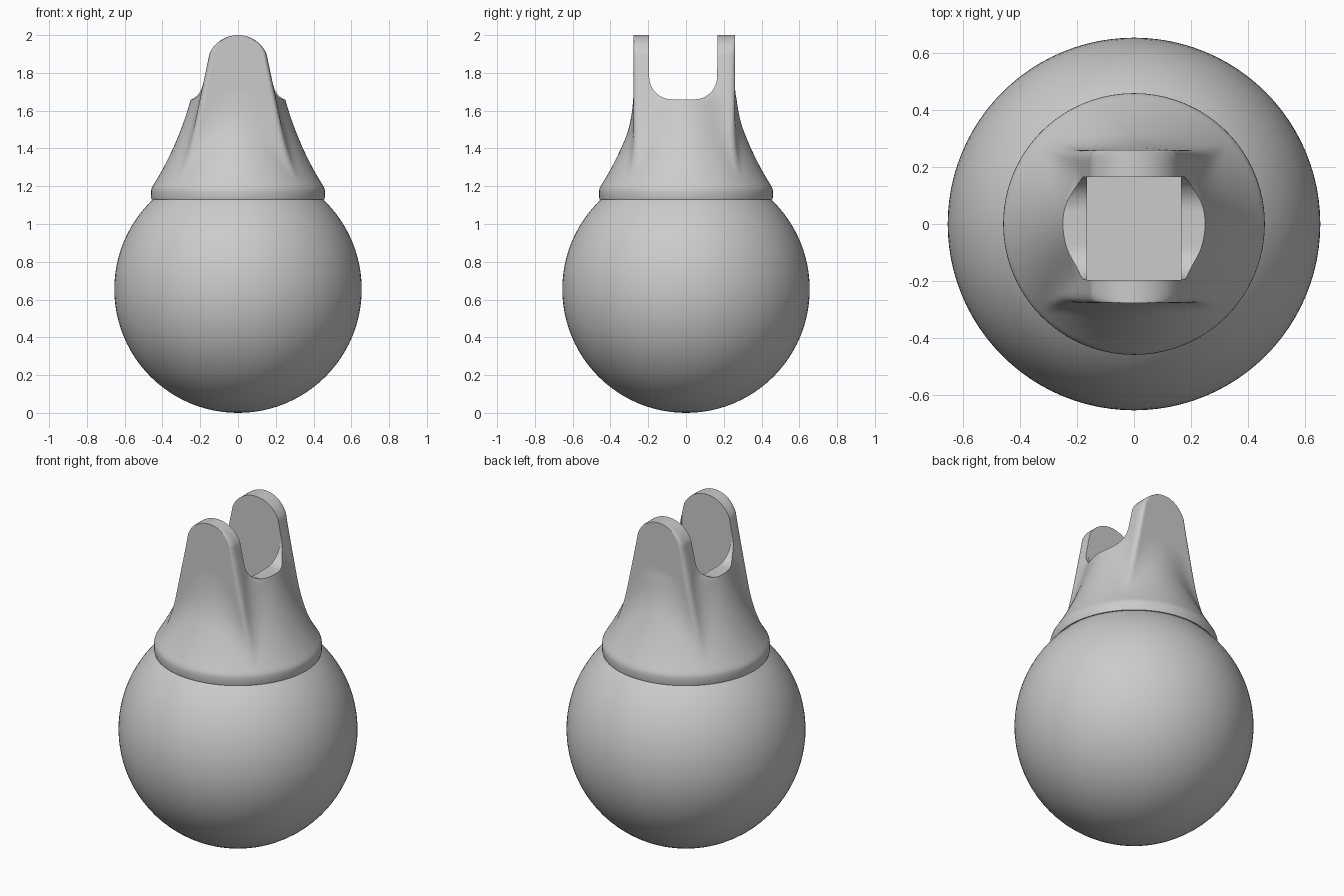
import bpy, bmesh, math
from mathutils import Vector
from mathutils.geometry import interpolate_bezier

if "Cube" in bpy.data.objects:
    bpy.data.objects.remove(bpy.data.objects["Cube"], do_unlink=True)

grey = bpy.data.materials.new("plain_grey")
grey.use_nodes = True
colour = (0.6, 0.6, 0.6, 1)
grey.diffuse_color = colour
grey.node_tree.nodes["Principled BSDF"].inputs["Base Color"].default_value = colour

BACK, FRONT = 0.26, 0.277            # outer faces of the two lugs
SLOT_FRONT, SLOT_BACK = -0.195, 0.165
TOP_R, TOP_Z = 0.165, 1.835          # rounded lug tops
STEPS = 20


def make_object(name, bm):
    bmesh.ops.recalc_face_normals(bm, faces=bm.faces)
    mesh = bpy.data.meshes.new(name)
    bm.to_mesh(mesh)
    bm.free()
    obj = bpy.data.objects.new(name, mesh)
    bpy.context.collection.objects.link(obj)
    mesh.materials.append(grey)
    return obj


def activate(obj):
    bpy.ops.object.select_all(action='DESELECT')
    obj.select_set(True)
    bpy.context.view_layer.objects.active = obj


def smooth_max(a, b, k):
    h = max(k - abs(a - b), 0) / k
    return max(a, b) + h * h * k / 4


def lug_width(z):
    w = TOP_R + (TOP_Z - z) * 0.21
    if z > TOP_Z:
        w = min(w, math.sqrt(TOP_R ** 2 - (z - TOP_Z) ** 2))
    return w


def quarter(w, d, cone_r):
    """Quarter section: round cone blended into a rounded rectangle."""
    corner = math.atan2(d, w)
    ease = [1 - (1 - i / STEPS) ** 2 for i in range(STEPS + 1)]
    angles = [corner * e for e in ease]
    angles += [math.pi / 2 - (math.pi / 2 - corner) * e for e in reversed(ease[:-1])]
    k = min(0.05, w * 0.3)
    points = []
    for a in angles:
        c, s = max(math.cos(a), 1e-6), max(math.sin(a), 1e-6)
        r = smooth_max(-smooth_max(-w / c, -d / s, k), cone_r, 0.05)
        points.append((r * math.cos(a), r * math.sin(a)))
    return points


def section(z, cone_r):
    w = lug_width(z)
    back, front = quarter(w, BACK, cone_r), quarter(w, FRONT, cone_r)
    ring = back[:-1]
    ring += [(-x, y) for x, y in reversed(back[1:])]
    ring += [(-x, -y) for x, y in front[:-1]]
    ring += [(x, -y) for x, y in reversed(front[1:])]
    return [(x, y, z) for x, y in ring]


# Ball
bpy.ops.mesh.primitive_uv_sphere_add(segments=96, ring_count=48, radius=0.655,
                                     location=(0, 0, 0.655))
ball = bpy.context.object
ball.name = "ball"
ball.data.materials.append(grey)
bpy.ops.object.shade_smooth()

# Flared collar lofted up into the lugs
levels = [(0.457, 1.13), (0.46, 1.14), (0.46, 1.17), (0.459, 1.183)]
flare = interpolate_bezier(Vector((0.455, 1.195)), Vector((0.37, 1.33)),
                           Vector((0.30, 1.48)), Vector((0.25, 1.66)), 28)
levels += [(p.x, p.y) for p in flare]
heights = [1.66 + i * 0.025 for i in range(1, 7)]
heights += [TOP_Z + TOP_R * math.sin(math.radians(a)) for a in range(0, 89, 4)]
levels += [(0.25 - (z - 1.66) * 0.6, z) for z in heights]

bm = bmesh.new()
rings = [[bm.verts.new(p) for p in section(z, r)] for r, z in levels]
for low, high in zip(rings, rings[1:]):
    for i in range(len(low)):
        j = (i + 1) % len(low)
        bm.faces.new((low[i], low[j], high[j], high[i]))
bm.faces.new(rings[0][::-1])
bm.faces.new(rings[-1])
holder = make_object("collar_with_lugs", bm)

# Slot cutter with rounded lower corners
R, FLOOR = 0.12, 1.66
profile = [(SLOT_BACK, 2.2), (SLOT_FRONT, 2.2)]
for cy, start in ((SLOT_FRONT + R, 180), (SLOT_BACK - R, 270)):
    for i in range(13):
        a = math.radians(start + i * 7.5)
        profile.append((cy + R * math.cos(a), FLOOR + R + R * math.sin(a)))
bm = bmesh.new()
face = bm.faces.new([bm.verts.new((-0.6, y, z)) for y, z in profile])
out = bmesh.ops.extrude_face_region(bm, geom=[face])
bmesh.ops.translate(bm, vec=(1.2, 0, 0),
                    verts=[v for v in out["geom"] if isinstance(v, bmesh.types.BMVert)])
slot = make_object("slot_cutter", bm)

# Square pocket cutter
bm = bmesh.new()
bmesh.ops.create_cube(bm, size=1)
bmesh.ops.scale(bm, vec=(0.33, SLOT_BACK - SLOT_FRONT + 0.002, 0.9), verts=bm.verts)
bmesh.ops.translate(bm, vec=(0, (SLOT_BACK + SLOT_FRONT) / 2, 1.8), verts=bm.verts)
pocket = make_object("pocket_cutter", bm)

for cutter in (slot, pocket):
    cutter.hide_render = True
    activate(holder)
    mod = holder.modifiers.new("cut", 'BOOLEAN')
    mod.operation = 'DIFFERENCE'
    mod.solver = 'EXACT'
    mod.object = cutter
    bpy.ops.object.modifier_apply(modifier=mod.name)
    bpy.data.objects.remove(cutter, do_unlink=True)

activate(holder)
bpy.ops.object.shade_smooth_by_angle(angle=math.radians(35))
